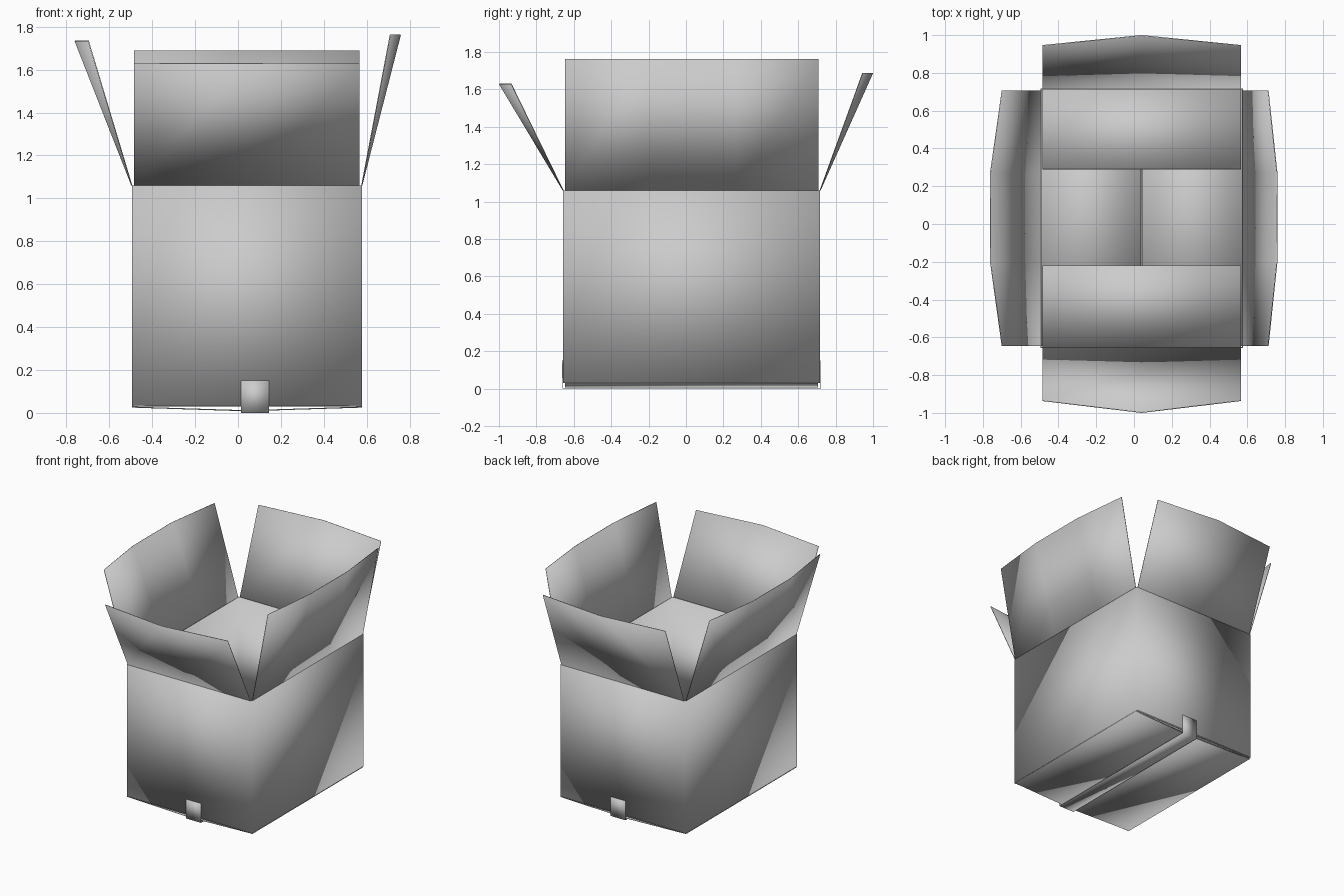
import bpy
from mathutils import Vector

cube = bpy.data.objects.get("Cube")
if cube:
    bpy.data.objects.remove(cube, do_unlink=True)

card = bpy.data.materials.new("grey card")
card.use_nodes = True
card.diffuse_color = (0.6, 0.6, 0.6, 1)
card.node_tree.nodes["Principled BSDF"].inputs["Base Color"].default_value = (0.6, 0.6, 0.6, 1)

# Box dimensions
X0, X1, Y0, Y1 = -0.495, 0.577, -0.657, 0.717
BASE, RIM, MID = 0.03, 1.06, 0.04
GAP = 0.01


def sheet(name, start, end, thickness=0.005, offset=0, closed=False):
    """Thin card joining two matching rows of points."""
    n = len(start)
    count = n if closed else n - 1
    faces = [(i, (i + 1) % n, n + (i + 1) % n, n + i) for i in range(count)]
    mesh = bpy.data.meshes.new(name)
    mesh.from_pydata([Vector(p) for p in start + end], [], faces)
    mesh.materials.append(card)
    obj = bpy.data.objects.new(name, mesh)
    bpy.context.collection.objects.link(obj)
    solid = obj.modifiers.new("card thickness", "SOLIDIFY")
    solid.thickness = thickness
    solid.offset = offset
    bpy.ops.object.select_all(action="DESELECT")
    obj.select_set(True)
    bpy.context.view_layer.objects.active = obj
    bpy.ops.object.shade_smooth_by_angle(angle=0.5)
    return obj


# Four upright walls, thickened inwards
corners = [(X0, Y0), (X1, Y0), (X1, Y1), (X0, Y1)]
sheet("walls", [(x, y, BASE) for x, y in corners],
      [(x, y, RIM) for x, y in corners], 0.008, -1, True)

# Front and back top flaps, bowed outwards at the middle
xs = [X0 + GAP, MID, X1 - GAP]
for name, hinge, corner, bow, top in (("front_top_flap", Y0, -0.935, -0.998, 1.63),
                                      ("back_top_flap", Y1, 0.945, 0.998, 1.688)):
    sheet(name, [(x, hinge, RIM) for x in xs],
          [(x, y, top) for x, y in zip(xs, (corner, bow, corner))])

# Side top flaps, bowed with two bends
ys = [Y0 + GAP, -0.2, 0.27, Y1 - GAP]
for name, hinge, corner, bow, top in (("right_top_flap", X0, -0.698, -0.76, 1.735),
                                      ("left_top_flap", X1, 0.71, 0.757, 1.763)):
    sheet(name, [(hinge, y, RIM) for y in ys],
          [(x, y, top) for x, y in zip((corner, bow, bow, corner), ys)])

# Short inner bottom flaps, tilted up towards the middle
for name, hinge, edge in (("front_bottom_flap", Y0, -0.22), ("back_bottom_flap", Y1, 0.29)):
    sheet(name, [(x, hinge, BASE + 0.003) for x in (xs[0], xs[-1])],
          [(x, edge, 0.1) for x in (xs[0], xs[-1])])

# Long outer bottom flaps, sagging to the centre seam
for name, hinge, edge in (("right_bottom_flap", X0, MID - 0.002),
                          ("left_bottom_flap", X1, MID + 0.002)):
    sheet(name, [(hinge, y, BASE - 0.003) for y in (ys[0], ys[-1])],
          [(edge, y, 0.01) for y in (ys[0], ys[-1])])

# Sealing tape under the seam, turned up at both ends
path = [(Y0 - 0.003, 0.15), (Y0 - 0.003, 0.002), (Y1 + 0.003, 0.002), (Y1 + 0.003, 0.15)]
sheet("sealing_tape", [(0.015, y, z) for y, z in path],
      [(0.145, y, z) for y, z in path], 0.004)
